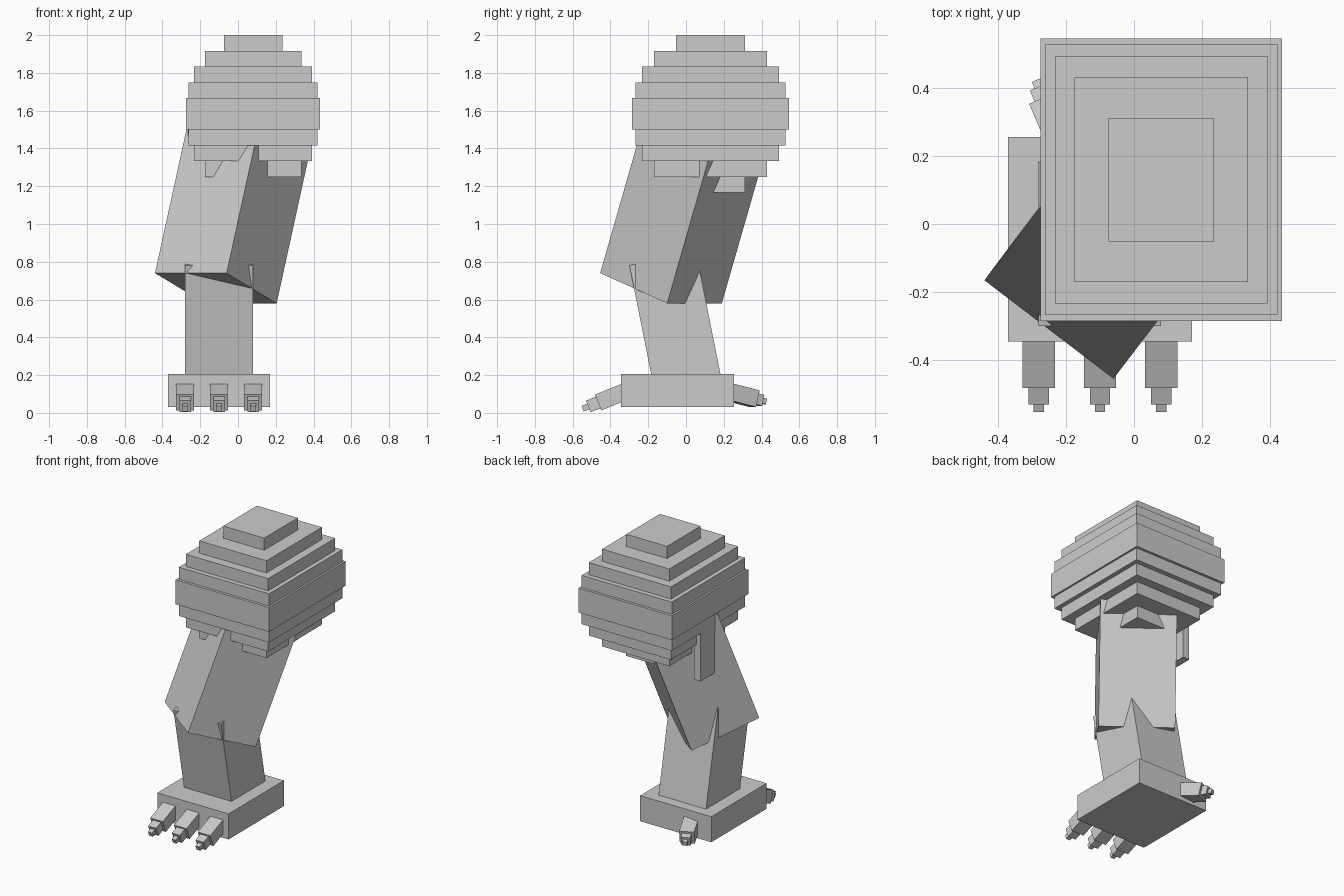
import bpy, bmesh, math
from mathutils import Matrix, Vector

if "Cube" in bpy.data.objects:
    bpy.data.objects.remove(bpy.data.objects["Cube"])

grey = bpy.data.materials.new("plain grey")
grey.diffuse_color = (0.6, 0.6, 0.6, 1)
grey.use_nodes = True
grey.node_tree.nodes["Principled BSDF"].inputs["Base Color"].default_value = grey.diffuse_color


def build(name, boxes):
    """One object from boxes, each given as (frame matrix, size)."""
    bm = bmesh.new()
    for frame, size in boxes:
        bmesh.ops.create_cube(bm, size=1, matrix=frame @ Matrix.Diagonal((*size, 1)))
    mesh = bpy.data.meshes.new(name)
    bm.to_mesh(mesh)
    bm.free()
    mesh.materials.append(grey)
    obj = bpy.data.objects.new(name, mesh)
    bpy.context.collection.objects.link(obj)
    return obj


def span(x0, x1, y0, y1, z0, z1):
    mid = Matrix.Translation(((x0 + x1) / 2, (y0 + y1) / 2, (z0 + z1) / 2))
    return mid, (x1 - x0, y1 - y0, z1 - z0)


def frame(u, v, origin):
    """Frame with x along u, y along v and z across both."""
    u, v = Vector(u).normalized(), Vector(v).normalized()
    m = Matrix((u, v, u.cross(v))).transposed().to_4x4()
    m.translation = origin
    return m


# Foot block
build("foot", [span(-0.37, 0.17, -0.345, 0.255, 0.03, 0.205)])


# Toes: three shrinking blocks along a drooping axis, measured back from the tip
def toe(name, tip, direction, steps):
    d = Vector(direction).normalized()
    side = d.cross(Vector((0, 0, 1))).normalized()
    boxes, end = [], Vector(tip)
    for length, width, height in steps:
        boxes.append((frame(side, d, end - d * length / 2), (width, length, height)))
        end = end - d * length
    build(name, boxes)


droop = math.radians(22)
for i, x in enumerate((-0.28, -0.10, 0.08)):
    toe(f"front_toe_{i + 1}", (x, -0.547, 0.022), (0, -math.cos(droop), -math.sin(droop)),
        [(0.032, 0.03, 0.032), (0.056, 0.06, 0.066), (0.19, 0.095, 0.09)])
toe("back_toe", (-0.285, 0.42, 0.06), (-0.39, 0.92, -0.24),
    [(0.025, 0.03, 0.03), (0.04, 0.06, 0.06), (0.17, 0.095, 0.09)])

# Shin leaning forward
shin = Matrix.Translation((-0.10, -0.0515, 0.4585)) @ Matrix.Rotation(math.radians(11.3), 4, "X")
build("shin", [(shin, (0.36, 0.36, 0.73))])

# Thigh: square bar, turned and leaning back to the right
thigh = frame((0.38, -0.29, 0), (0.265, 0.355, -0.16), (-0.1175, -0.1325, 0.66))
build("thigh", [(thigh @ Matrix.Translation((0, 0, 0.475)), (0.477, 0.471, 0.95))])

# Small plate standing out of the thigh under the ball
build("side_plate", [span(-0.264, -0.214, 0.03, 0.219, 1.09, 1.53)])

# Stepped ball: flat layers, mirrored above and below the widest one
layers = [span(-0.275, 0.435, -0.285, 0.545, 1.5, 1.667)]
steps = [(0.342, 0.397), (0.312, 0.363), (0.255, 0.30), (0.155, 0.182)]
for i, (hx, hy) in enumerate(steps):
    for z in (1.667 + i * 0.0833, 1.5 - (i + 1) * 0.0833):
        layers.append(span(0.08 - hx, 0.08 + hx, 0.13 - hy, 0.13 + hy, z, z + 0.0833))
build("stepped_ball", layers)
